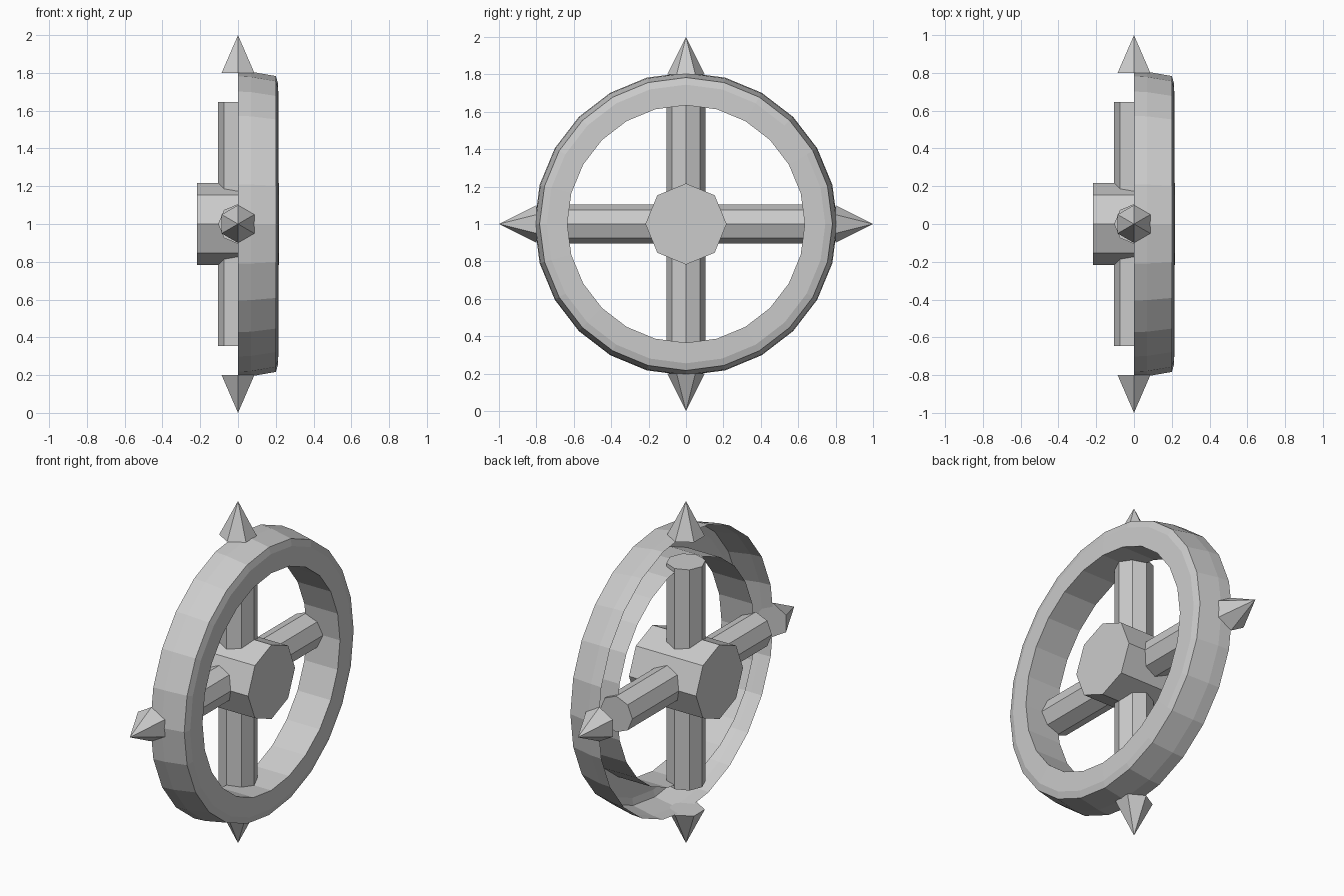
import bpy, bmesh
from math import pi, cos, sin
from mathutils import Matrix, Vector

if "Cube" in bpy.data.objects:
    bpy.data.objects.remove(bpy.data.objects["Cube"], do_unlink=True)

grey = bpy.data.materials.new("plain grey")
grey.use_nodes = True
colour = (0.6, 0.6, 0.6, 1)
grey.diffuse_color = colour
grey.node_tree.nodes["Principled BSDF"].inputs["Base Color"].default_value = colour

CENTRE = Vector((0, 0, 1))


def finish(bm, name):
    mesh = bpy.data.meshes.new(name)
    bm.to_mesh(mesh)
    bm.free()
    mesh.materials.append(grey)
    ob = bpy.data.objects.new(name, mesh)
    ob.location = CENTRE
    bpy.context.collection.objects.link(ob)
    return ob


def prism(name, sides, r1, r2, depth, offset, turn, rot):
    """Cone or cylinder along z, turned about its axis, then aimed by rot."""
    bm = bmesh.new()
    bmesh.ops.create_cone(bm, cap_ends=True, segments=sides, radius1=r1, radius2=r2, depth=depth)
    bm.transform(rot @ Matrix.Translation((0, 0, offset)) @ Matrix.Rotation(turn, 4, 'Z'))
    bmesh.ops.remove_doubles(bm, verts=bm.verts, dist=1e-5)
    # put a corner on the main axes
    bmesh.ops.recalc_face_normals(bm, faces=bm.faces)
    return finish(bm, name)


# Rim: outer wall, rounded shoulder, face and inner wall, open on the far side
profile = [(0, .81), (.07, .806), (.2, .783), (.212, .745), (.215, .635), (0, .635)]
SEG = 24
bm = bmesh.new()
rings = [[bm.verts.new((x, r * sin(2 * pi * i / SEG), r * cos(2 * pi * i / SEG)))
          for i in range(SEG)] for x, r in profile]
for a, b in zip(rings, rings[1:]):
    for i in range(SEG):
        j = (i + 1) % SEG
        bm.faces.new((a[i], a[j], b[j], b[i]))
bm.normal_update()
outer = next(f for f in bm.faces if rings[0][0] in f.verts)
mid = outer.calc_center_median()
if outer.normal.dot(Vector((0, mid.y, mid.z))) < 0:
    bmesh.ops.reverse_faces(bm, faces=bm.faces)
finish(bm, "rim")

# Hub and the two crossing spokes
prism("hub", 8, .217, .217, .434, 0, 0, Matrix.Rotation(pi / 2, 4, 'Y'))
prism("upright_spoke", 8, .105, .105, 1.29, 0, 0, Matrix.Identity(4))
prism("level_spoke", 8, .105, .105, 1.29, 0, 0, Matrix.Rotation(pi / 2, 4, 'X'))

# Four spikes around the rim
for k, side in enumerate(("top", "front", "bottom", "back")):
    prism(side + "_spike", 6, .1, 0, .2, .9, 0, Matrix.Rotation(k * pi / 2, 4, 'X'))
